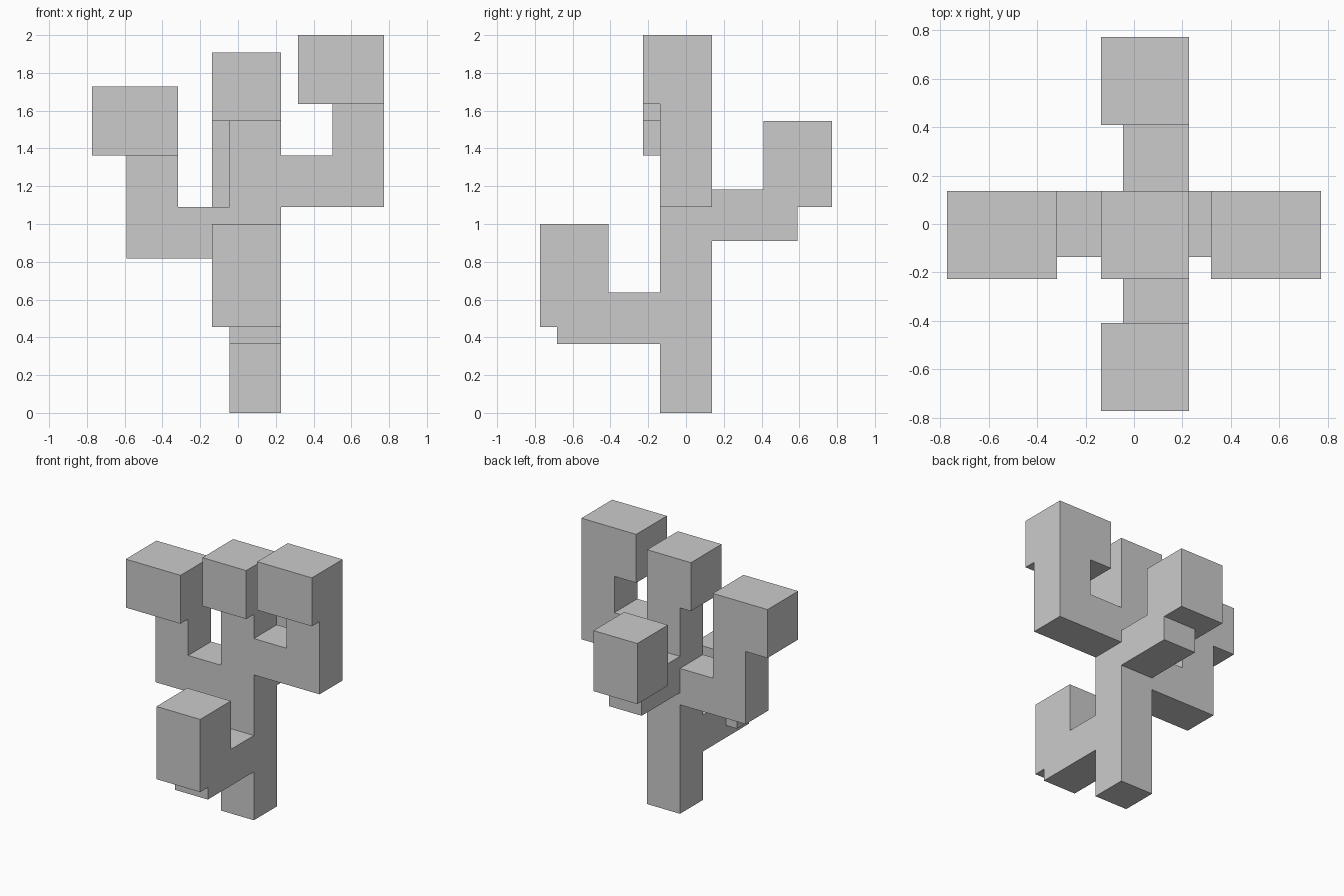
import bpy
import bmesh

if "Cube" in bpy.data.objects:
    bpy.data.objects.remove(bpy.data.objects["Cube"])

U = 1 / 11  # one grid block


def box(name, x, y, z):
    """Box spanning the given (min, max) ranges, in blocks."""
    bm = bmesh.new()
    bmesh.ops.create_cube(bm, size=1)
    for v in bm.verts:
        v.co = [U * (r[0] if c < 0 else r[1]) for c, r in zip(v.co, (x, y, z))]
    mesh = bpy.data.meshes.new(name)
    bm.to_mesh(mesh)
    bm.free()
    ob = bpy.data.objects.new(name, mesh)
    bpy.context.collection.objects.link(ob)
    return ob


CORE_X, CORE_Y = (-0.5, 2.5), (-1.5, 1.5)
HEAD_X, HEAD_Y = (-1.5, 2.5), (-2.5, 1.5)

# Central trunk
tree = box("block_tree", CORE_X, CORE_Y, (0, 18))

parts = [
    box("top_head", HEAD_X, HEAD_Y, (17, 21)),
    # Left branch
    box("left_arm", (-6.5, 0.5), CORE_Y, (9, 12)),
    box("left_stem", (-6.5, -3.5), CORE_Y, (9, 16)),
    box("left_head", (-8.5, -3.5), HEAD_Y, (15, 19)),
    # Right branch
    box("right_arm", (1.5, 8.5), CORE_Y, (12, 15)),
    box("right_stem", (5.5, 8.5), CORE_Y, (12, 19)),
    box("right_head", (3.5, 8.5), HEAD_Y, (18, 22)),
    # Front branch
    box("front_arm", CORE_X, (-7.5, 0), (4, 7)),
    box("front_head", HEAD_X, (-8.5, -4.5), (5, 11)),
    # Back branch
    box("back_arm", CORE_X, (0, 6.5), (10, 13)),
    box("back_head", HEAD_X, (4.5, 8.5), (12, 17)),
]

# Fuse everything into one clean solid
bpy.context.view_layer.objects.active = tree
for part in parts:
    mod = tree.modifiers.new("join_" + part.name, 'BOOLEAN')
    mod.operation = 'UNION'
    mod.solver = 'EXACT'
    mod.object = part
    bpy.ops.object.modifier_apply(modifier=mod.name)
    bpy.data.objects.remove(part)
